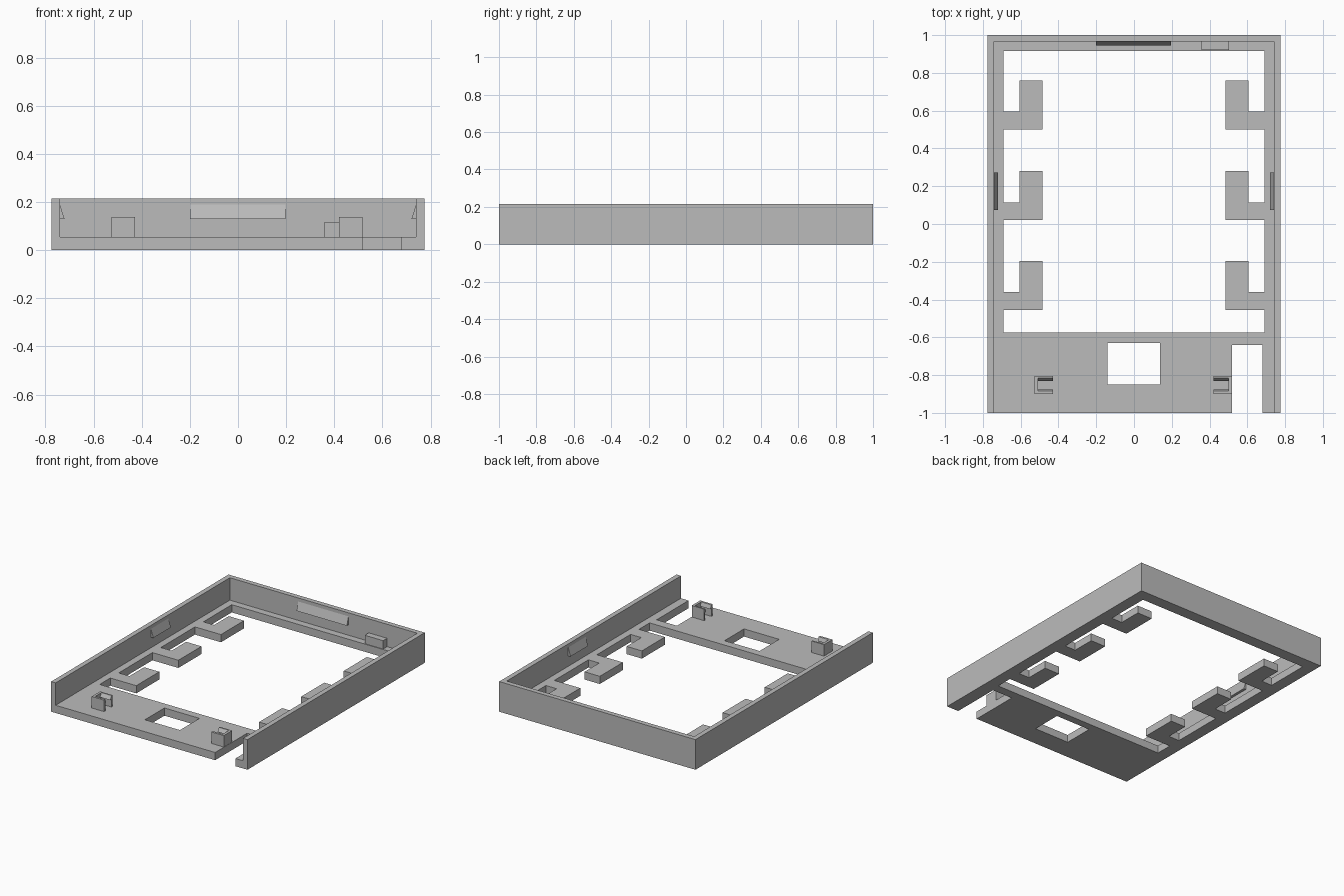
import bpy, bmesh
from mathutils import Vector

if "Cube" in bpy.data.objects:
    bpy.data.objects.remove(bpy.data.objects["Cube"])

grey = bpy.data.materials.new("grey_plastic")
grey.use_nodes = True
colour = (0.5, 0.5, 0.5, 1)
grey.diffuse_color = colour
grey.node_tree.nodes["Principled BSDF"].inputs["Base Color"].default_value = colour

FLOOR, TOP = 0.055, 0.215      # tray floor and rim heights
HALF_X, IN_X, IN_Y = 0.775, 0.74, 0.965


def prism(name, loops, place, push):
    """Fill flat loops (the later ones are holes) and extrude them along push."""
    bm = bmesh.new()
    for loop in loops:
        vs = [bm.verts.new(place(a, b)) for a, b in loop]
        for i, v in enumerate(vs):
            bm.edges.new((v, vs[i - 1]))
    bmesh.ops.triangle_fill(bm, edges=bm.edges[:], use_beauty=True)
    out = bmesh.ops.extrude_face_region(bm, geom=bm.faces[:], use_keep_orig=True)
    moved = [g for g in out["geom"] if isinstance(g, bmesh.types.BMVert)]
    bmesh.ops.translate(bm, verts=moved, vec=Vector(push))
    bmesh.ops.recalc_face_normals(bm, faces=bm.faces[:])
    bmesh.ops.dissolve_limit(bm, angle_limit=0.01, verts=bm.verts[:], edges=bm.edges[:])
    mesh = bpy.data.meshes.new(name)
    bm.to_mesh(mesh)
    bm.free()
    mesh.materials.append(grey)
    obj = bpy.data.objects.new(name, mesh)
    bpy.context.collection.objects.link(obj)
    return obj


def rect(a0, a1, b0, b1):
    return [(a0, b0), (a1, b0), (a1, b1), (a0, b1)]


def flat(z):
    return lambda a, b: (a, b, z)


# Floor: slotted outline, large opening with hooked arms, small window
outline = [(-IN_X, -1), (0.52, -1), (0.52, -0.64), (0.68, -0.64), (0.68, -1),
           (IN_X, -1), (IN_X, IN_Y), (-IN_X, IN_Y)]
side = [(0.69, -0.575)]
for y in (-0.455, 0.02, 0.5):
    side += [(0.69, y), (0.485, y), (0.485, y + 0.26),
             (0.605, y + 0.26), (0.605, y + 0.095), (0.69, y + 0.095)]
side.append((0.69, 0.915))
opening = side + [(-x, y) for x, y in reversed(side)]
window = rect(-0.14, 0.137, -0.85, -0.63)
prism("floor_plate", [outline, opening, window], flat(0), (0, 0, FLOOR))

# Rim wall around three sides
rim = [(-HALF_X, -1), (-IN_X, -1), (-IN_X, IN_Y), (IN_X, IN_Y),
       (IN_X, -1), (HALF_X, -1), (HALF_X, 1), (-HALF_X, 1)]
prism("rim_wall", [rim], flat(0), (0, 0, TOP))

# Snap ridges: wedges that widen downward from the wall
wedge = [(0, 0.19), (0.019, 0.13), (0, 0.13)]
prism("back_snap_ridge", [wedge], lambda a, b: (-0.2, IN_Y - a, b), (0.397, 0, 0))
for label, s in (("left", 1), ("right", -1)):
    prism(label + "_snap_ridge", [wedge],
          lambda a, b: (s * (IN_X - a), 0.075, b), (0, 0.197, 0))

# Stop block in the back corner
prism("stop_block", [rect(0.357, 0.502, 0.92, IN_Y)], flat(FLOOR), (0, 0, 0.06))

# Clips: two barbed jaws closed by an outer end wall
CLIP_TOP = 0.137
front_jaw = [(-0.9, FLOOR), (-0.885, FLOOR), (-0.885, 0.11), (-0.875, 0.11),
             (-0.885, CLIP_TOP), (-0.9, CLIP_TOP)]
back_jaw = [(-0.805, FLOOR), (-0.815, FLOOR), (-0.815, 0.11), (-0.83, 0.11),
            (-0.815, CLIP_TOP), (-0.805, CLIP_TOP)]
for label, s in (("left", 1), ("right", -1)):
    def section(x):
        return lambda a, b: (s * x - 0.004, a, b)
    for part, jaw in (("front", front_jaw), ("back", back_jaw)):
        prism(f"{label}_clip_{part}_jaw", [jaw], section(0.424), (s * 0.08, 0, 0))
    prism(label + "_clip_end_wall", [rect(-0.9, -0.805, FLOOR, CLIP_TOP)],
          section(0.504), (s * 0.018, 0, 0))
